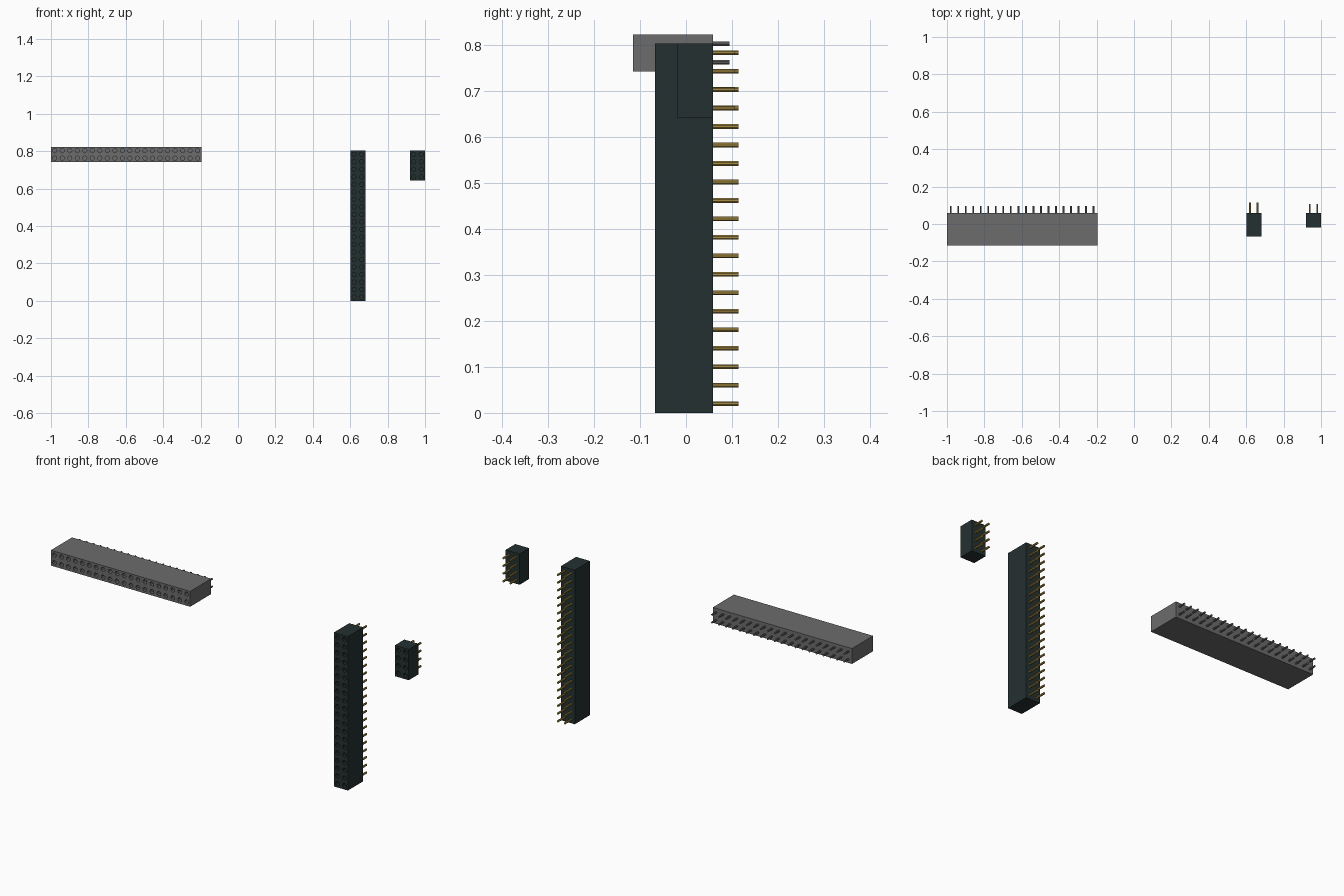
import bpy, bmesh, math
from mathutils import Matrix, Vector

if "Cube" in bpy.data.objects:
    bpy.data.objects.remove(bpy.data.objects["Cube"])

PITCH = 0.0402


def material(name, rgb):
    m = bpy.data.materials.new(name)
    m.diffuse_color = (*rgb, 1)
    m.use_nodes = True
    m.node_tree.nodes["Principled BSDF"].inputs["Base Color"].default_value = m.diffuse_color
    return m


GREY = material("grey plastic", (0.15, 0.15, 0.15))
DARK = material("dark plastic", (0.018, 0.030, 0.030))
GOLD = material("gold metal", (0.40, 0.27, 0.055))


def finish(bm, name, mat):
    bmesh.ops.recalc_face_normals(bm, faces=bm.faces)
    me = bpy.data.meshes.new(name)
    bm.to_mesh(me)
    bm.free()
    me.materials.append(mat)
    bpy.context.collection.objects.link(bpy.data.objects.new(name, me))


def housing(name, mat, x0, z0, cols, rows, front, back, hole, depth):
    """Block whose front face is a grid of cells, each with a sunk octagonal socket."""
    bm = bmesh.new()
    h = PITCH / 2
    square = [(1, 0), (1, 1), (0, 1), (-1, 1), (-1, 0), (-1, -1), (0, -1), (1, -1)]
    for i in range(cols):
        for j in range(rows):
            cx, cz = x0 + (i + .5) * PITCH, z0 + (j + .5) * PITCH
            outer = [bm.verts.new((cx + u * h, front, cz + v * h)) for u, v in square]
            octagon = [Vector((u, 0, v)).normalized() * hole for u, v in square]
            rim = [bm.verts.new((cx + p.x, front, cz + p.z)) for p in octagon]
            floor = [bm.verts.new((cx + p.x, front + depth, cz + p.z)) for p in octagon]
            for a, b in ((outer, rim), (rim, floor)):
                for k in range(8):
                    n = (k + 1) % 8
                    bm.faces.new((a[k], a[n], b[n], b[k]))
            bm.faces.new(floor)
    bmesh.ops.remove_doubles(bm, verts=bm.verts, dist=1e-4)
    # pull the outline back and close it
    edges = [e for e in bm.edges if e.is_boundary]
    new = bmesh.ops.extrude_edge_only(bm, edges=edges)["geom"]
    for v in new:
        if isinstance(v, bmesh.types.BMVert):
            v.co.y = back
    bmesh.ops.contextual_create(bm, geom=[e for e in new if isinstance(e, bmesh.types.BMEdge)])
    bmesh.ops.dissolve_limit(bm, angle_limit=0.01, verts=bm.verts, edges=bm.edges)
    finish(bm, name, mat)


def pins(name, mat, x0, z0, cols, rows, back, tip, radius):
    """Contact pins out of the back, one behind each socket."""
    bm = bmesh.new()
    start = back - 0.005
    for i in range(cols):
        for j in range(rows):
            place = Matrix.Translation((x0 + (i + .5) * PITCH, (start + tip) / 2, z0 + (j + .5) * PITCH))
            bmesh.ops.create_cone(bm, cap_ends=True, segments=8, radius1=radius, radius2=radius,
                                  depth=tip - start,
                                  matrix=place @ Matrix.Rotation(math.pi / 2, 4, 'X')
                                  @ Matrix.Rotation(math.pi / 8, 4, 'Z'))
    finish(bm, name, mat)


# name, body, pin colour, x0, z0, cols, rows, front y, pin tip y, pin radius
HEADERS = [
    ("wide_socket", GREY, GREY, -1.0, 0.743, 20, 2, -0.115, 0.095, 0.005),
    ("tall_socket", DARK, GOLD, 0.601, 0.0, 2, 20, -0.067, 0.114, 0.0055),
    ("small_socket", DARK, GOLD, 1 - 2 * PITCH, 0.643, 2, 4, -0.02, 0.107, 0.0055),
]
for name, body, pin, x0, z0, cols, rows, front, tip, r in HEADERS:
    housing(name + "_housing", body, x0, z0, cols, rows, front, 0.059, 0.0115, 0.04)
    pins(name + "_pins", pin, x0, z0, cols, rows, 0.059, tip, r)
